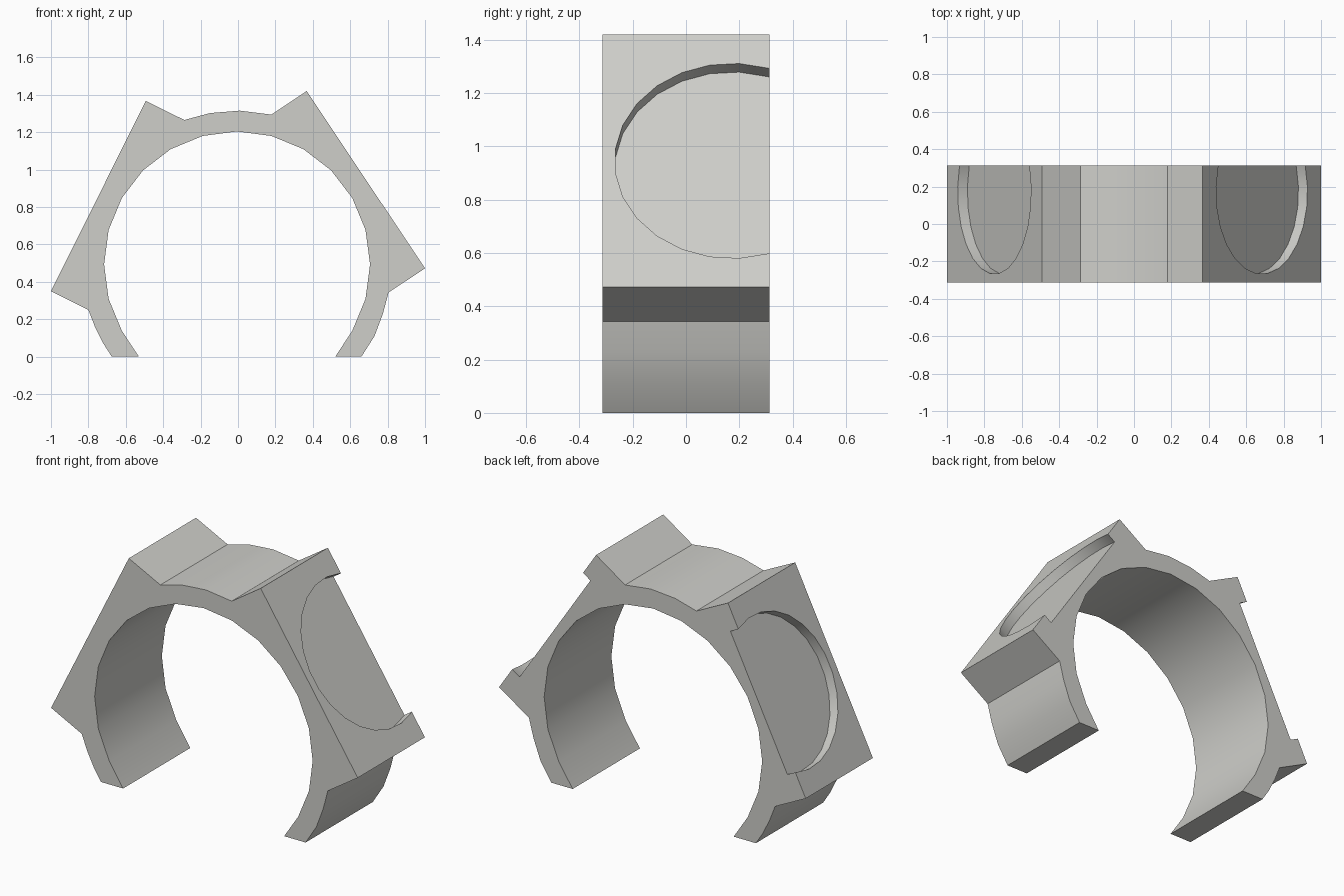
import bpy, bmesh, math
from mathutils import Matrix, Vector

if "Cube" in bpy.data.objects:
    bpy.data.objects.remove(bpy.data.objects["Cube"])

HALF_DEPTH = 0.313
CX, CZ, R_IN = -0.005, 0.493, 0.711

grey = bpy.data.materials.new("warm_grey")
grey.diffuse_color = (0.62, 0.62, 0.59, 1)
grey.use_nodes = True
grey.node_tree.nodes["Principled BSDF"].inputs["Base Color"].default_value = grey.diffuse_color


def make_object(name, bm):
    bmesh.ops.recalc_face_normals(bm, faces=bm.faces)
    mesh = bpy.data.meshes.new(name)
    bm.to_mesh(mesh)
    bm.free()
    mesh.materials.append(grey)
    obj = bpy.data.objects.new(name, mesh)
    bpy.context.collection.objects.link(obj)
    return obj


# Clip profile: outer edge with two flat pads, then the inner bore
outer = [(-0.675, 0), (-0.72, 0.07), (-0.765, 0.16), (-0.80, 0.25),
         (-1.0, 0.35), (-0.493, 1.367), (-0.287, 1.265), (-0.15, 1.302),
         (0.01, 1.315), (0.178, 1.294), (0.367, 1.42), (1.0, 0.472),
         (0.805, 0.343), (0.775, 0.23), (0.73, 0.11), (0.66, 0)]
bore = [(CX + R_IN * math.cos(math.radians(a)), CZ + R_IN * math.sin(math.radians(a)))
        for a in range(-30, 211, 15)]
profile = outer + [(0.52, 0)] + bore + [(-0.53, 0)]

bm = bmesh.new()
face = bm.faces.new([bm.verts.new((x, -HALF_DEPTH, z)) for x, z in profile])
ext = bmesh.ops.extrude_face_region(bm, geom=[face])
moved = [g for g in ext["geom"] if isinstance(g, bmesh.types.BMVert)]
bmesh.ops.translate(bm, verts=moved, vec=(0, 2 * HALF_DEPTH, 0))
clip = make_object("ring_clip", bm)


# Shallow round pocket in a pad, open at the back
def cut_pocket(name, low, high, radius=0.44, depth=0.058, y=0.172, sides=25):
    a, b = Vector((low[0], 0, low[1])), Vector((high[0], 0, high[1]))
    mid = (a + b) / 2 + Vector((0, y, 0))
    along = (b - a).normalized()
    normal = Vector((along.z, 0, -along.x))
    if normal.z < 0:
        normal = -normal
    bm = bmesh.new()
    rings = []
    for h in (-depth, 0.1):
        ring = []
        for i in range(sides):
            t = 2 * math.pi * (i + 0.5) / sides
            offset = Vector((0, -math.cos(t), 0)) + along * math.sin(t)
            ring.append(bm.verts.new(mid + offset * radius + normal * h))
        rings.append(ring)
        bm.faces.new(ring)
    for i in range(sides):
        j = (i + 1) % sides
        bm.faces.new((rings[0][i], rings[0][j], rings[1][j], rings[1][i]))
    cutter = make_object(name, bm)
    cutter.hide_render = True
    mod = clip.modifiers.new(name, "BOOLEAN")
    mod.operation = "DIFFERENCE"
    mod.solver = "EXACT"
    mod.object = cutter
    bpy.context.view_layer.objects.active = clip
    bpy.ops.object.modifier_apply(modifier=mod.name)
    bpy.data.objects.remove(cutter)


cut_pocket("left_pocket", (-1.0, 0.35), (-0.493, 1.367))
cut_pocket("right_pocket", (1.0, 0.472), (0.367, 1.42))

# Smooth curved walls, crisp corners
bpy.ops.object.select_all(action="DESELECT")
clip.select_set(True)
bpy.context.view_layer.objects.active = clip
bpy.ops.object.shade_smooth_by_angle(angle=math.radians(25))
